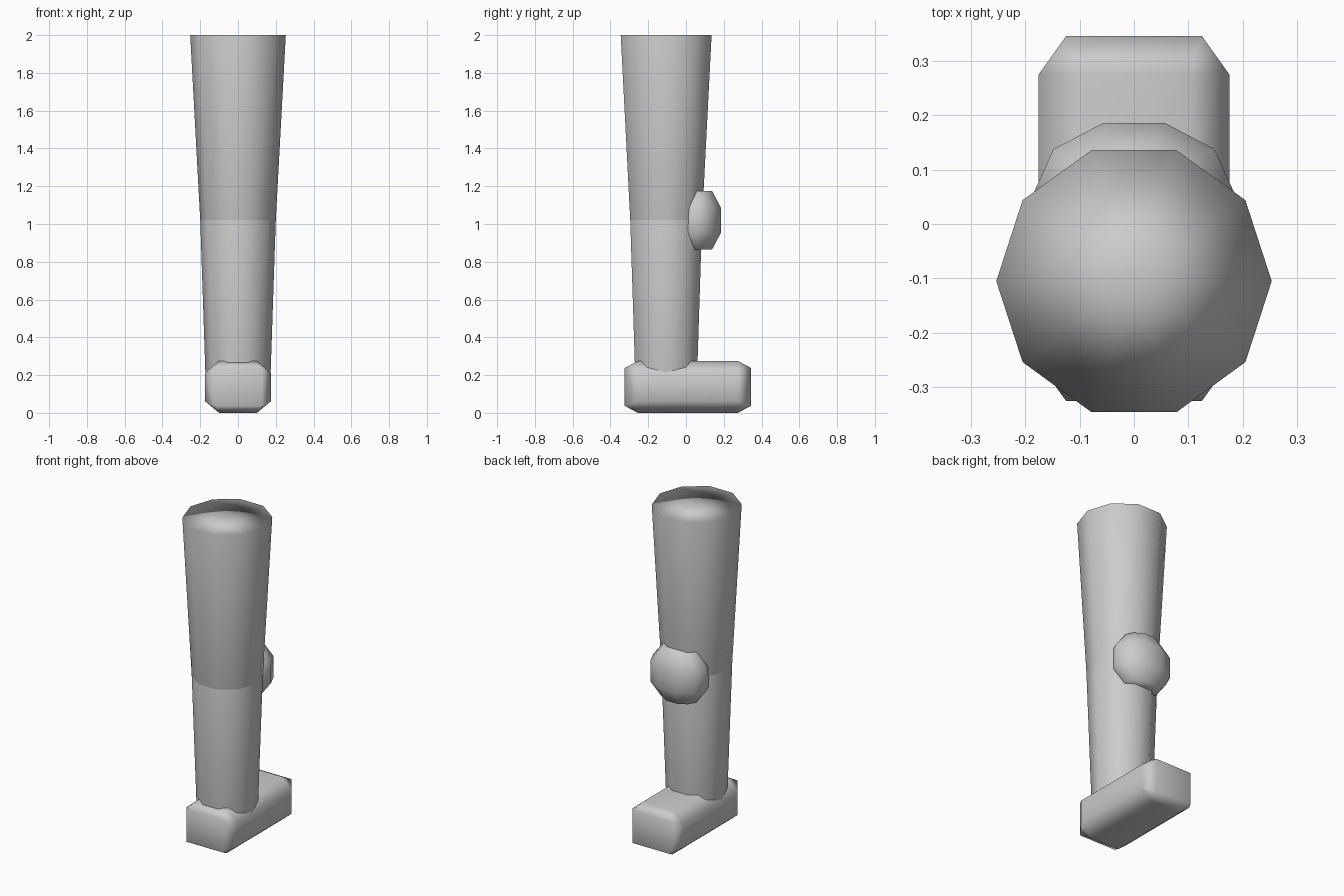
import bpy, bmesh
from math import cos, sin, pi
from itertools import product

SIDES = 10
LEG_Y = -0.105

cube = bpy.data.objects.get("Cube")
if cube:
    bpy.data.objects.remove(cube, do_unlink=True)

grey = bpy.data.materials.new("plain_grey")
grey.use_nodes = True
grey.diffuse_color = (0.6, 0.6, 0.6, 1)
grey.node_tree.nodes["Principled BSDF"].inputs["Base Color"].default_value = (0.6, 0.6, 0.6, 1)


def finish(name, bm):
    """Turn a bmesh into a smooth grey object with area-weighted normals."""
    bmesh.ops.recalc_face_normals(bm, faces=bm.faces)
    for face in bm.faces:
        face.smooth = True
    mesh = bpy.data.meshes.new(name)
    bm.to_mesh(mesh)
    bm.free()
    mesh.materials.append(grey)
    obj = bpy.data.objects.new(name, mesh)
    bpy.context.collection.objects.link(obj)
    mod = obj.modifiers.new("soft_normals", "WEIGHTED_NORMAL")
    mod.mode = "FACE_AREA"
    return obj


def loft(name, y, rings):
    """Ten-sided solid through (x radius, y radius, z) rings, with fan caps."""
    bm = bmesh.new()
    loops = []
    for rx, ry, z in rings:
        angles = [2 * pi * i / SIDES for i in range(SIDES)]
        loops.append([bm.verts.new((rx * cos(a), y + ry * sin(a), z)) for a in angles])
    for low, high in zip(loops, loops[1:]):
        for i in range(SIDES):
            j = (i + 1) % SIDES
            bm.faces.new((low[i], low[j], high[j], high[i]))
    for loop, ring in ((loops[0], rings[0]), (loops[-1], rings[-1])):
        centre = bm.verts.new((0, y, ring[2]))
        for i in range(SIDES):
            bm.faces.new((loop[i], loop[(i + 1) % SIDES], centre))
    return finish(name, bm)


def chamfered_box(name, centre, corners):
    """Box with cut edges: the hull of a few corner points mirrored on all axes."""
    bm = bmesh.new()
    for corner in corners:
        for signs in product((-1, 1), repeat=3):
            bm.verts.new([c + s * v for c, s, v in zip(centre, signs, corner)])
    bmesh.ops.convex_hull(bm, input=bm.verts)
    bmesh.ops.dissolve_limit(bm, angle_limit=0.02, verts=bm.verts, edges=bm.edges)
    return finish(name, bm)


# Tapered leg in two sections
loft("upper_leg", LEG_Y, [(0.2, 0.2, 1.02), (0.253, 0.253, 2.0)])
loft("lower_leg", LEG_Y, [(0.169, 0.169, 0.1), (0.2, 0.2, 1.02)])

# Rounded joint pad, half sunk into the back of the leg
loft("knee_joint", 0.06, [(0.113, 0.082, 0.865), (0.183, 0.132, 0.955),
                          (0.183, 0.132, 1.085), (0.113, 0.082, 1.175)])

# Foot block with chamfered edges
chamfered_box("foot", (0, 0.01, 0.1375), [(0.1, 0.265, 0.1375),
                                          (0.125, 0.335, 0.1),
                                          (0.175, 0.265, 0.075)])
